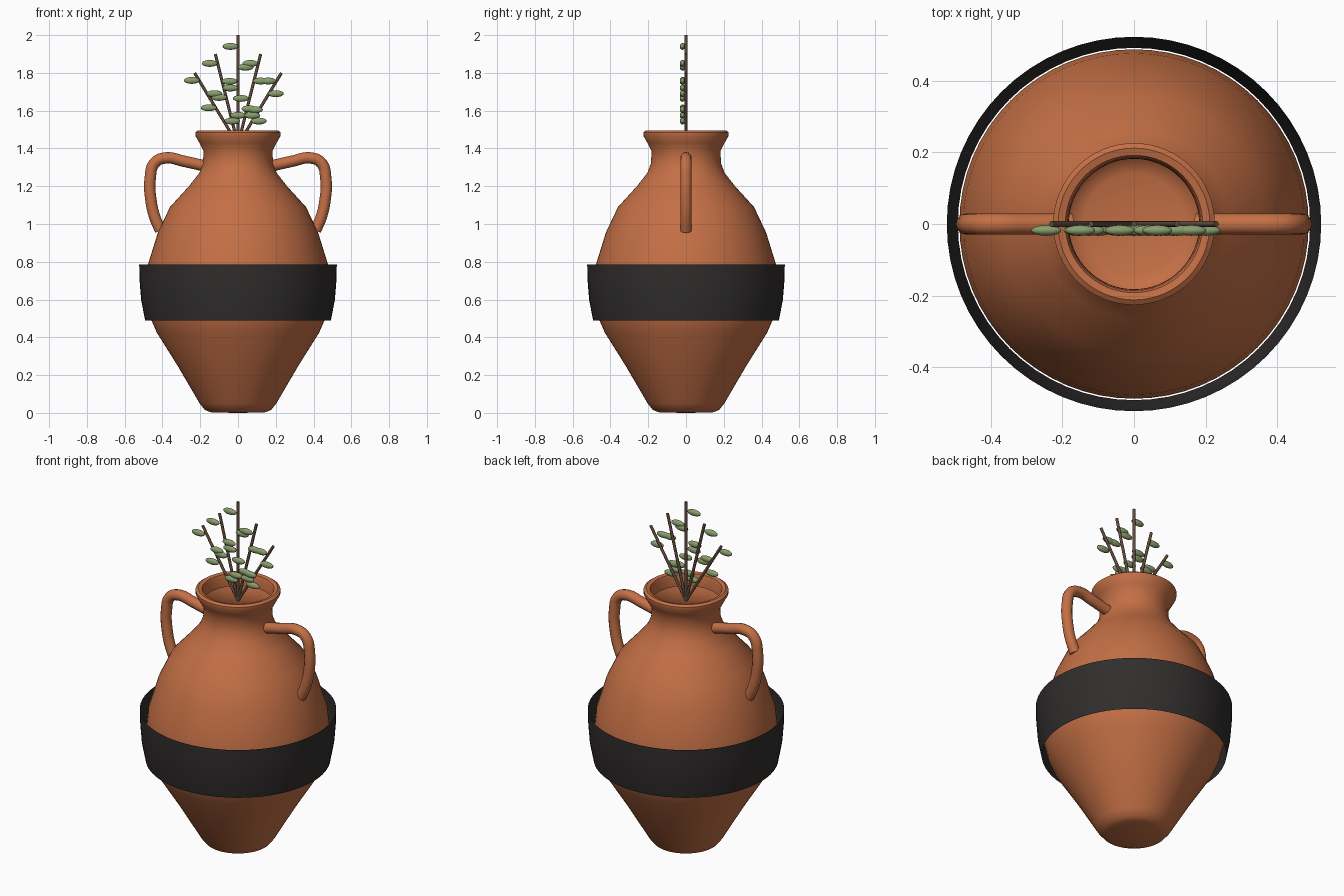
import bpy, bmesh, math
from mathutils import Vector

if "Cube" in bpy.data.objects:
    bpy.data.objects.remove(bpy.data.objects["Cube"])


def material(name, rgb):
    m = bpy.data.materials.new(name)
    m.diffuse_color = (*rgb, 1)
    m.use_nodes = True
    m.node_tree.nodes["Principled BSDF"].inputs["Base Color"].default_value = m.diffuse_color
    return m


CLAY = material("terracotta", (0.55, 0.16, 0.06))
DARK = material("dark_glaze", (0.03, 0.027, 0.026))
BARK = material("bark", (0.12, 0.07, 0.045))
LEAF = material("leaf_green", (0.25, 0.34, 0.15))


def finish(ob, mat, angle=40):
    ob.data.materials.append(mat)
    bpy.ops.object.select_all(action='DESELECT')
    ob.select_set(True)
    bpy.context.view_layer.objects.active = ob
    bpy.ops.object.shade_smooth_by_angle(angle=math.radians(angle))


def lathe(name, profile, mat, steps=64):
    # spin a (radius, height) profile around z
    bm = bmesh.new()
    vs = [bm.verts.new((r, 0, z)) for r, z in profile]
    es = [bm.edges.new(p) for p in zip(vs, vs[1:])]
    bmesh.ops.spin(bm, geom=vs + es, cent=(0, 0, 0), axis=(0, 0, 1),
                   angle=math.tau, steps=steps, use_duplicate=False)
    bmesh.ops.remove_doubles(bm, verts=bm.verts, dist=1e-5)
    bmesh.ops.recalc_face_normals(bm, faces=bm.faces)
    me = bpy.data.meshes.new(name)
    bm.to_mesh(me)
    bm.free()
    ob = bpy.data.objects.new(name, me)
    bpy.context.collection.objects.link(ob)
    finish(ob, mat)


def tube(name, points, radius, mat):
    # smooth round tube through the points, converted to a mesh
    cu = bpy.data.curves.new(name, 'CURVE')
    cu.dimensions = '3D'
    cu.bevel_depth = radius
    cu.bevel_resolution = 4
    cu.use_fill_caps = True
    cu.resolution_u = 6
    sp = cu.splines.new('BEZIER')
    sp.bezier_points.add(len(points) - 1)
    for bp, p in zip(sp.bezier_points, points):
        bp.co = p
        bp.handle_left_type = bp.handle_right_type = 'AUTO'
    ob = bpy.data.objects.new(name, cu)
    bpy.context.collection.objects.link(ob)
    bpy.ops.object.select_all(action='DESELECT')
    ob.select_set(True)
    bpy.context.view_layer.objects.active = ob
    bpy.ops.object.convert(target='MESH')
    finish(bpy.context.object, mat)


# jar body: base, belly, shoulder, neck and turned-in lip
lathe("jar_body", [
    (0, 0), (0.14, 0.002), (0.175, 0.015), (0.203, 0.05), (0.32, 0.25),
    (0.43, 0.425), (0.458, 0.49), (0.483, 0.59), (0.488, 0.68), (0.477, 0.785),
    (0.424, 0.955), (0.36, 1.09), (0.26, 1.2), (0.205, 1.27), (0.186, 1.32),
    (0.182, 1.385), (0.205, 1.43), (0.226, 1.468), (0.226, 1.485),
    (0.212, 1.495), (0.192, 1.49), (0.186, 1.475), (0.183, 1.42)], CLAY)

# dark band, a thin open sleeve around the belly
lathe("belly_band", [(0.492, 0.49), (0.513, 0.6), (0.521, 0.7),
                     (0.523, 0.785)], DARK)

# pair of handles
arc = [(0.175, 1.307), (0.29, 1.333), (0.38, 1.35), (0.44, 1.325),
       (0.465, 1.24), (0.46, 1.12), (0.44, 1.035), (0.41, 0.965)]
for side, s in (("left", -1), ("right", 1)):
    tube(side + "_handle", [(s * x, 0, z) for x, z in arc], 0.03, CLAY)

# fan of stems
for i, (x, z) in enumerate([(-0.23, 1.8), (-0.12, 1.9), (0, 2.0),
                            (0.12, 1.9), (0.23, 1.8)]):
    tube(f"stem_{i + 1}", [(0, 0, 1.42), (x, 0, z)], 0.008, BARK)

# leaves, flattened ellipsoids just in front of the stems
leaves = [(-.04, 1.94), (-.15, 1.85), (.065, 1.85), (.04, 1.83), (-.245, 1.76),
          (-.045, 1.755), (.12, 1.757), (.16, 1.757), (-.04, 1.72), (.2, 1.69),
          (-.125, 1.69), (-.1, 1.67), (.015, 1.665), (-.155, 1.615),
          (.06, 1.61), (.09, 1.605), (.0, 1.575), (.075, 1.575),
          (-.03, 1.545), (.11, 1.545)]
for i, (x, z) in enumerate(leaves):
    bpy.ops.mesh.primitive_uv_sphere_add(segments=16, ring_count=10, radius=1,
                                         location=(x, -0.018, z))
    ob = bpy.context.object
    ob.name = f"leaf_{i + 1}"
    ob.scale = (0.042, 0.015, 0.018)
    finish(ob, LEAF, 60)
